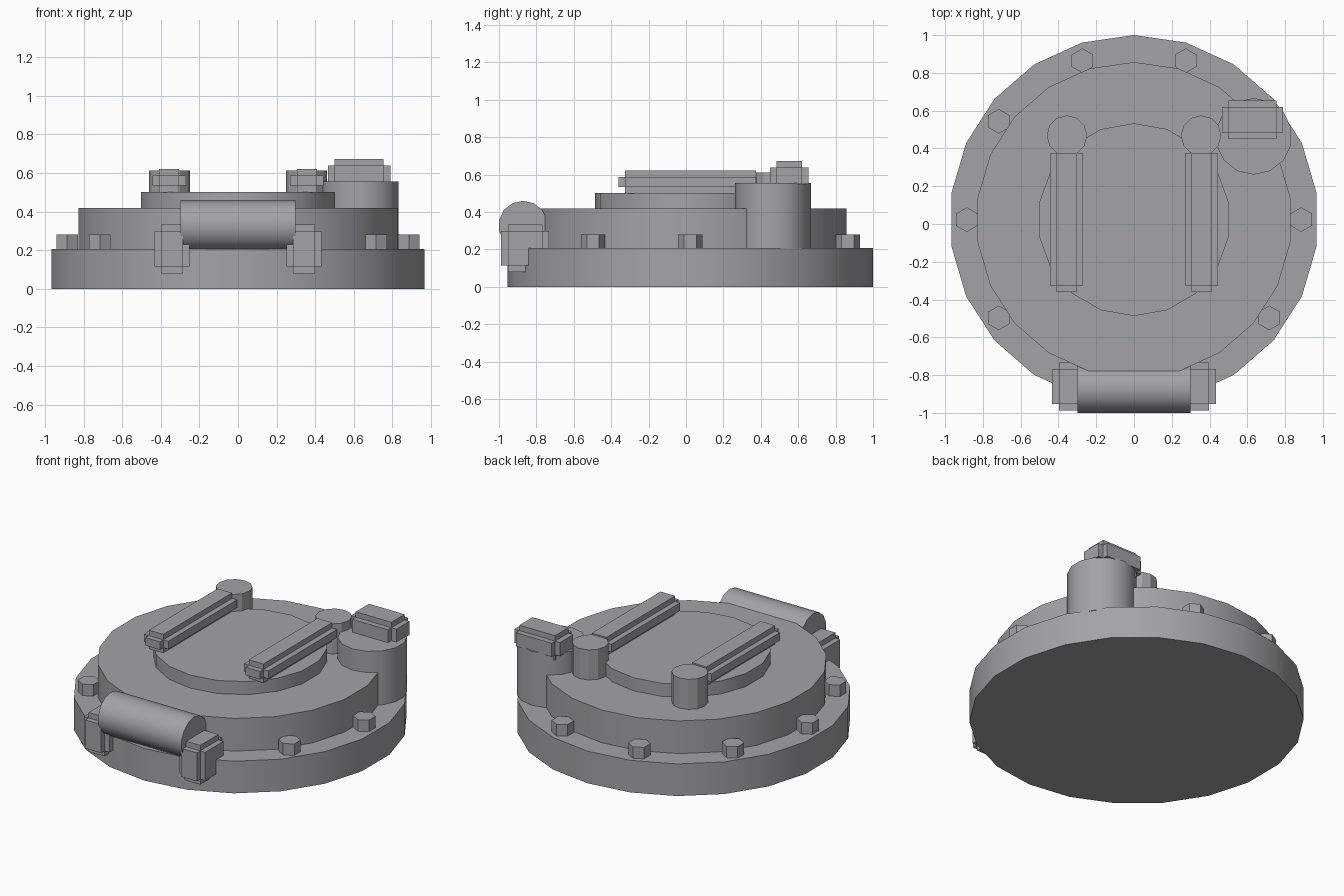
import bpy, bmesh, math
from mathutils import Matrix, Vector

if "Cube" in bpy.data.objects:
    bpy.data.objects.remove(bpy.data.objects["Cube"])

CY = 0.023  # shared y centre of the hatch discs

# Dark grey metal
metal = bpy.data.materials.new("dark_metal")
metal.diffuse_color = (0.37, 0.37, 0.385, 1)
metal.use_nodes = True
metal.node_tree.nodes["Principled BSDF"].inputs["Base Color"].default_value = metal.diffuse_color


def finish(name, bm):
    mesh = bpy.data.meshes.new(name)
    bm.to_mesh(mesh)
    bm.free()
    mesh.materials.append(metal)
    ob = bpy.data.objects.new(name, mesh)
    bpy.context.collection.objects.link(ob)
    bpy.ops.object.select_all(action='DESELECT')
    ob.select_set(True)
    bpy.context.view_layer.objects.active = ob
    bpy.ops.object.shade_smooth_by_angle(angle=math.radians(28))
    return ob


def cylinder(name, x, y, z0, z1, r, sides):
    bm = bmesh.new()
    bmesh.ops.create_cone(bm, cap_ends=True, segments=sides, radius1=r, radius2=r, depth=z1 - z0,
                          matrix=Matrix.Translation((x, y, (z0 + z1) / 2)))
    return finish(name, bm)


def notched_box(name, lo, hi, n=0.035):
    """Box with every edge cut back in a square step: three crossing boxes."""
    lo, hi = Vector(lo), Vector(hi)
    bm = bmesh.new()
    for axis in range(3):
        size = hi - lo
        for other in range(3):
            if other != axis:
                size[other] -= 2 * n
        bmesh.ops.create_cube(bm, size=1, matrix=Matrix.Translation((lo + hi) / 2)
                              @ Matrix.Diagonal((*size, 1)))
    return finish(name, bm)


# Stacked hatch discs
cylinder("base_ring", 0, CY, 0, 0.207, 0.977, 22)
cylinder("hatch_lid", 0, CY - 0.002, 0.2, 0.418, 0.836, 22)
cylinder("raised_centre", 0, CY, 0.41, 0.502, 0.51, 18)

# Corner post and its cap block
cylinder("corner_post", 0.634, 0.464, 0.2, 0.555, 0.203, 14)
notched_box("post_cap", (0.465, 0.45, 0.515), (0.79, 0.655, 0.673))

# Rim bolts at every tenth of a turn, except under the post and hinge
for i in (0, 2, 3, 4, 5, 6, 9):
    a = math.radians(36 * i)
    cylinder("rim_bolt", 0.885 * math.cos(a), CY + 0.885 * math.sin(a), 0.2, 0.281, 0.065, 6)

# Paired straps, strap pivots and hinge brackets
for side, s in (("left", -1), ("right", 1)):
    cylinder(side + "_strap_pivot", s * 0.355, 0.468, 0.415, 0.612, 0.107, 12)
    x0, x1 = sorted((s * 0.27, s * 0.444))
    notched_box(side + "_strap", (x0, -0.36, 0.5), (x1, 0.41, 0.621))
    x0, x1 = sorted((s * 0.25, s * 0.433))
    notched_box(side + "_hinge_bracket", (x0, -0.988, 0.08), (x1, -0.732, 0.333))

# Hinge barrel lying along x
bm = bmesh.new()
bmesh.ops.create_cone(bm, cap_ends=True, segments=14, radius1=0.132, radius2=0.132, depth=0.596,
                      matrix=Matrix.Translation((0, -0.871, 0.328))
                      @ Matrix.Rotation(math.pi / 2, 4, 'Y') @ Matrix.Rotation(math.pi / 2, 4, 'Z'))
finish("hinge_barrel", bm)
